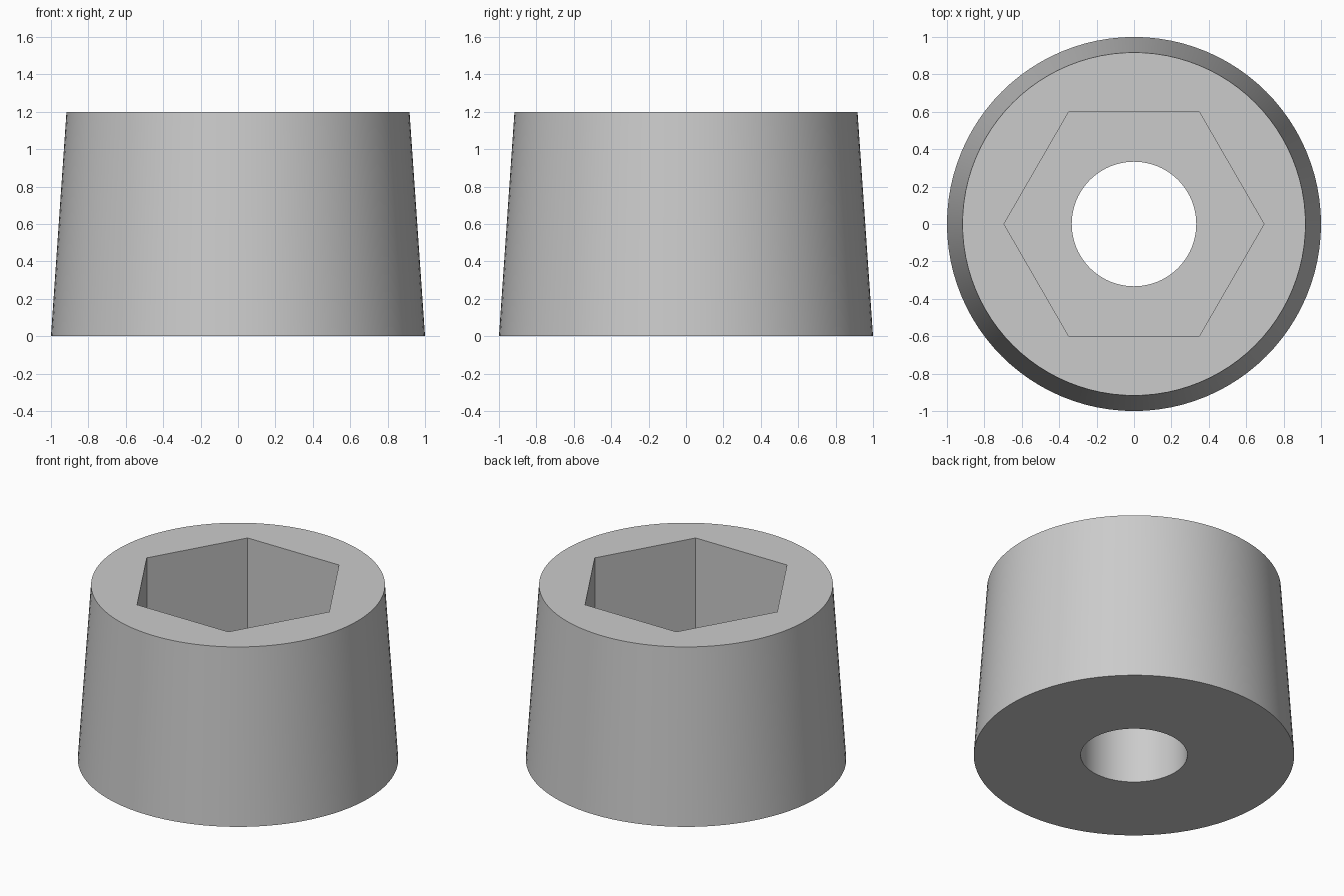
import bpy
import bmesh
from math import cos, sin, pi, radians

cube = bpy.data.objects.get("Cube")
if cube:
    bpy.data.objects.remove(cube, do_unlink=True)

SEGMENTS = 96
HEIGHT = 1.2
FLOOR = 0.48          # height of the nut pocket floor
HEX_RADIUS = 0.695
HOLE_RADIUS = 0.333

grey = bpy.data.materials.new("plain grey")
grey.use_nodes = True
colour = (0.6, 0.6, 0.6, 1)
grey.diffuse_color = colour
grey.node_tree.nodes["Principled BSDF"].inputs["Base Color"].default_value = colour


def circle(radius):
    return lambda angle: radius


def hexagon(radius):
    return lambda angle: radius * cos(pi / 6) / cos(angle % (pi / 3) - pi / 6)


def ring(bm, outline, z):
    verts = []
    for i in range(SEGMENTS):
        a = 2 * pi * i / SEGMENTS
        r = outline(a)
        verts.append(bm.verts.new((r * cos(a), r * sin(a), z)))
    return verts


# Tapered body, hexagonal pocket and through hole as one closed chain of rings
bm = bmesh.new()
rings = [ring(bm, outline, z) for outline, z in (
    (circle(1), 0),
    (circle(0.917), HEIGHT),
    (hexagon(HEX_RADIUS), HEIGHT),
    (hexagon(HEX_RADIUS), FLOOR),
    (circle(HOLE_RADIUS), FLOOR),
    (circle(HOLE_RADIUS), 0),
)]
for lower, upper in zip(rings, rings[1:] + rings[:1]):
    for i in range(SEGMENTS):
        j = (i + 1) % SEGMENTS
        bm.faces.new((lower[i], lower[j], upper[j], upper[i]))
bmesh.ops.recalc_face_normals(bm, faces=bm.faces)

mesh = bpy.data.meshes.new("tapered_foot")
bm.to_mesh(mesh)
bm.free()
mesh.materials.append(grey)
foot = bpy.data.objects.new("tapered_foot", mesh)
bpy.context.collection.objects.link(foot)

# Smooth round walls, crisp rims and pocket corners
bpy.ops.object.select_all(action="DESELECT")
foot.select_set(True)
bpy.context.view_layer.objects.active = foot
bpy.ops.object.shade_smooth_by_angle(angle=radians(30))
